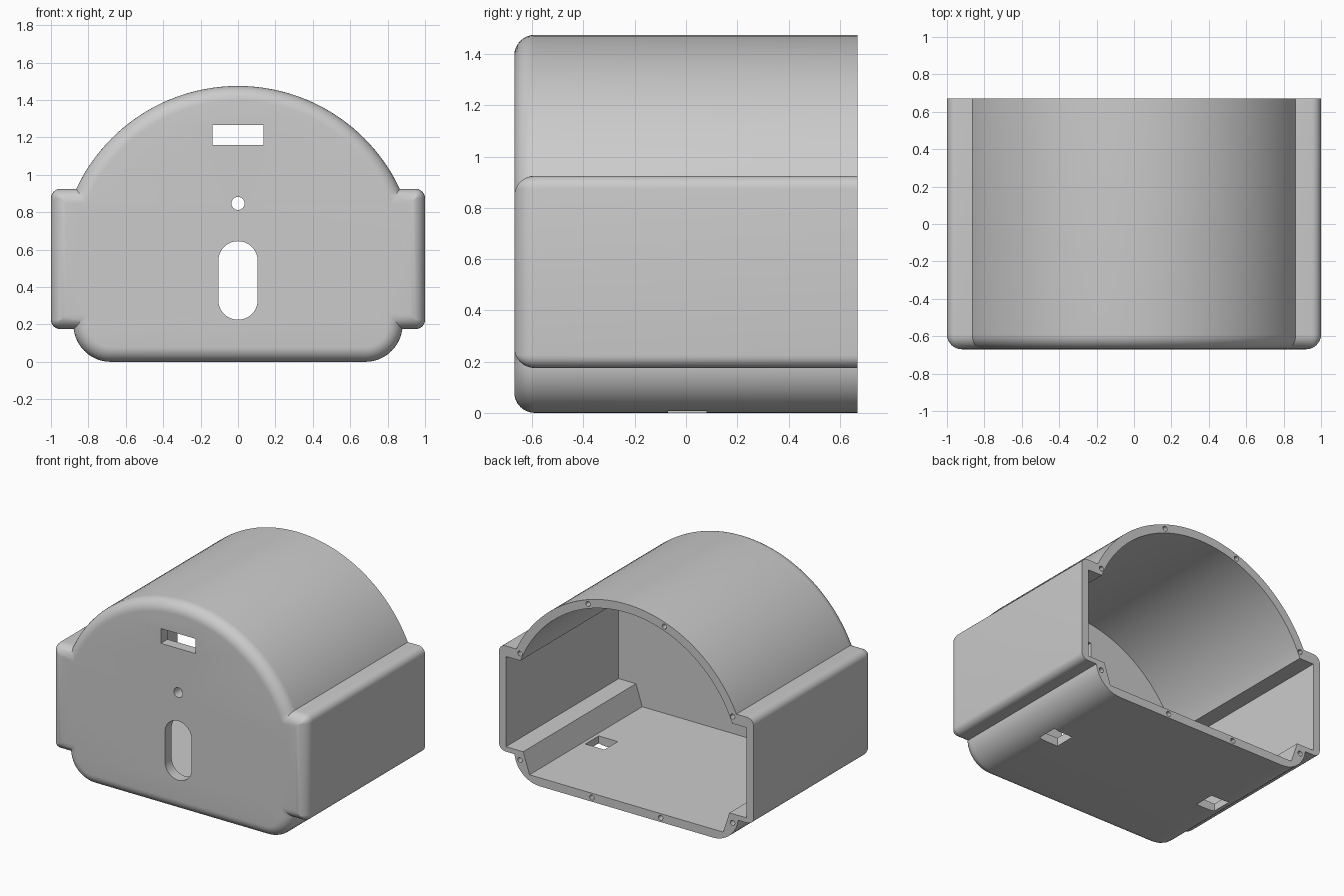
import bpy
import bmesh
from math import sin, cos, pi

if "Cube" in bpy.data.objects:
    bpy.data.objects.remove(bpy.data.objects["Cube"])

FRONT, BACK, FILLET = -0.67, 0.67, 0.08
ARCH_R, ARCH_Z = 0.955, 0.52

grey = bpy.data.materials.new("plain_grey")
grey.use_nodes = True
grey.diffuse_color = (0.6, 0.6, 0.6, 1)
grey.node_tree.nodes["Principled BSDF"].inputs["Base Color"].default_value = (0.6, 0.6, 0.6, 1)


def arc(cx, cz, r, a0, a1, n):
    """Points of an arc in the x-z plane, angles in degrees."""
    angles = [(a0 + (a1 - a0) * i / n) * pi / 180 for i in range(n + 1)]
    return [(cx + r * cos(a), cz + r * sin(a)) for a in angles]


def loft(name, rings):
    """Closed solid through a list of (y, outline) rings."""
    bm = bmesh.new()
    loops = [[bm.verts.new((x, y, z)) for x, z in pts] for y, pts in rings]
    for a, b in zip(loops, loops[1:]):
        for i in range(len(a)):
            j = (i + 1) % len(a)
            bm.faces.new((a[i], a[j], b[j], b[i]))
    bm.faces.new(loops[0])
    bm.faces.new(loops[-1])
    bmesh.ops.remove_doubles(bm, verts=bm.verts, dist=1e-5)
    bmesh.ops.recalc_face_normals(bm, faces=bm.faces)
    mesh = bpy.data.meshes.new(name)
    bm.to_mesh(mesh)
    bm.free()
    mesh.materials.append(grey)
    obj = bpy.data.objects.new(name, mesh)
    bpy.context.collection.objects.link(obj)
    return obj


def prism(outline, y0, y1):
    return loft("cutter", [(y0, outline), (y1, outline)])


def rounded_body(name, outline):
    """Extrusion with a rounded front edge; outline(d) is inset by d."""
    rings = [(BACK, outline(0))]
    for i in range(9):
        t = i / 8 * pi / 2
        rings.append((FRONT + FILLET * (1 - sin(t)), outline(FILLET * (1 - cos(t)))))
    return loft(name, rings)


def combine(target, other, operation):
    mod = target.modifiers.new("combine", 'BOOLEAN')
    mod.operation, mod.object, mod.solver = operation, other, 'EXACT'
    bpy.context.view_layer.objects.active = target
    bpy.ops.object.modifier_apply(modifier=mod.name)
    bpy.data.objects.remove(other)


def box_outline(x0, x1, z0, z1):
    return [(x0, z0), (x1, z0), (x1, z1), (x0, z1)]


# Arched middle with rounded lower corners
def arch_outline(d):
    return (arc(0, ARCH_Z, ARCH_R - d, 0, 180, 64)
            + arc(-0.68, 0.2, 0.2 - d, 180, 270, 12)
            + arc(0.68, 0.2, 0.2 - d, 270, 360, 12))


# Wide box that forms the two side bulges
def side_outline(d):
    r = max(0.05 - d, 0)
    x, z = 1 - d - r, 0.375 - d - r
    pts = []
    for k, (sx, sz) in enumerate([(1, 1), (-1, 1), (-1, -1), (1, -1)]):
        pts += arc(sx * x, 0.55 + sz * z, r, 90 * k, 90 * k + 90, 6)
    return pts


housing = rounded_body("housing_shell", arch_outline)
combine(housing, rounded_body("side_bulges", side_outline), 'UNION')

# Cavity, open at the back
right_half = [(0.76, 0.06), (0.81, 0.21), (0.945, 0.21), (0.945, 0.85)]
left_half = [(-x, z) for x, z in reversed(right_half)]
inner_arch = arc(0, ARCH_Z, ARCH_R - 0.06, 21.7, 158.3, 56)
combine(housing, prism(right_half + inner_arch + left_half, FRONT + 0.075, BACK + 0.1), 'DIFFERENCE')

# Front openings: slot, small round hole, long oval
oval = arc(0, 0.54, 0.105, 0, 180, 20) + arc(0, 0.33, 0.105, 180, 360, 20)
round_hole = arc(0, 0.847, 0.035, 0, 345, 23)
for outline in (box_outline(-0.137, 0.137, 1.16, 1.265), round_hole, oval):
    combine(housing, prism(outline, FRONT - 0.1, FRONT + 0.2), 'DIFFERENCE')

# Square holes through the floor and screw holes in the back rim
for side in (-1, 1):
    x = side * 0.66
    combine(housing, prism(box_outline(x - 0.075, x + 0.075, -0.1, 0.15), -0.07, 0.08), 'DIFFERENCE')
    for sx, sz in ((0.835, 0.9), (0.3, 1.395), (0.27, 0.03), (0.835, 0.145)):
        screw = arc(side * sx, sz, 0.018, 0, 330, 11)
        combine(housing, prism(screw, BACK - 0.12, BACK + 0.1), 'DIFFERENCE')

bpy.ops.object.select_all(action='DESELECT')
housing.select_set(True)
bpy.context.view_layer.objects.active = housing
bpy.ops.object.shade_smooth_by_angle(angle=pi / 6)
